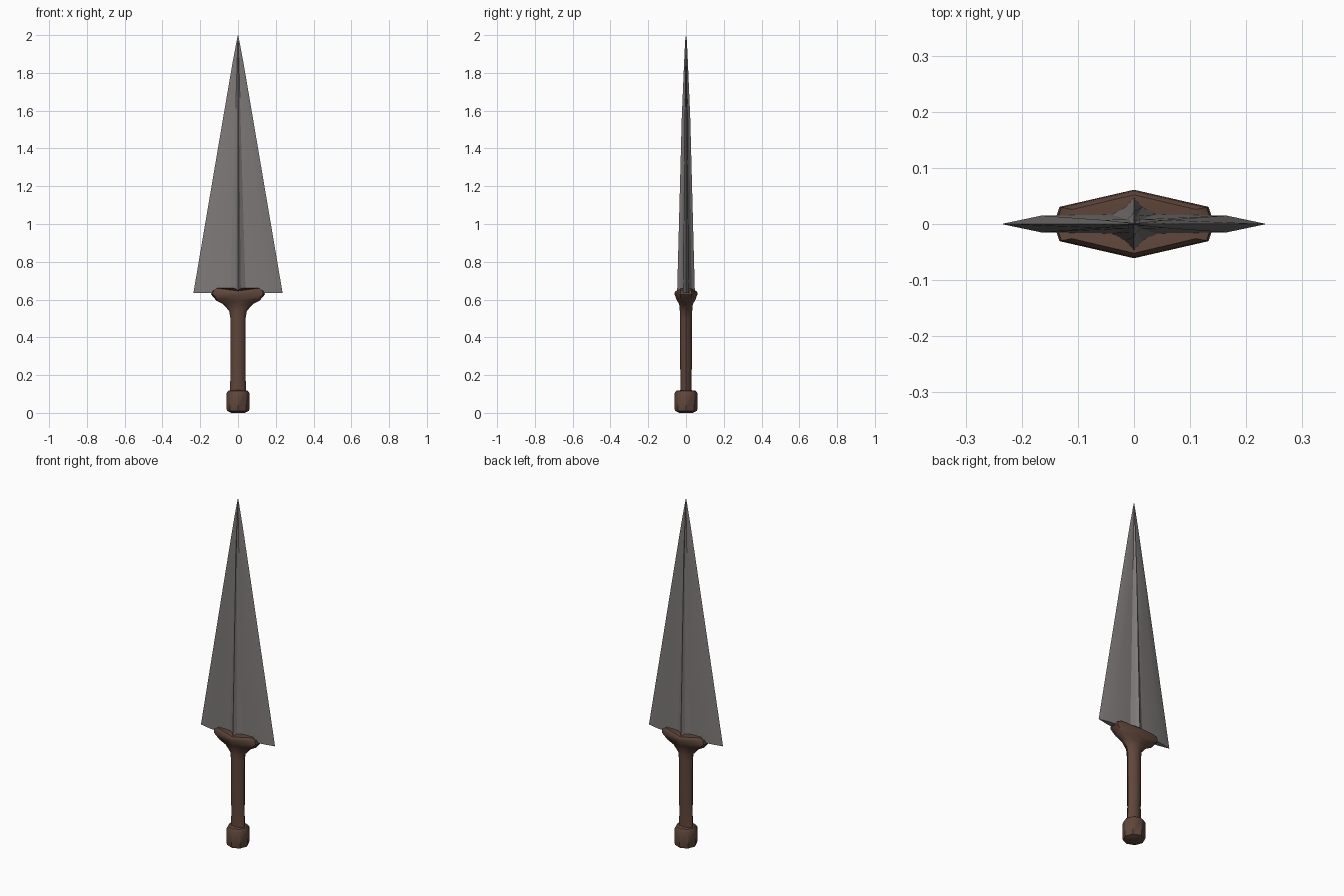
import bpy, math

if "Cube" in bpy.data.objects:
    bpy.data.objects.remove(bpy.data.objects["Cube"])


def material(name, rgb):
    m = bpy.data.materials.new(name)
    m.diffuse_color = (*rgb, 1)
    m.use_nodes = True
    m.node_tree.nodes["Principled BSDF"].inputs["Base Color"].default_value = m.diffuse_color
    return m


def loft(name, rings, mat, angle):
    """Skin matching closed rings into a capped solid."""
    n = len(rings[0])
    verts = [p for r in rings for p in r]
    faces = [(k * n + i, k * n + (i + 1) % n, (k + 1) * n + (i + 1) % n, (k + 1) * n + i)
             for k in range(len(rings) - 1) for i in range(n)]
    faces += [tuple(reversed(range(n))), tuple(range(len(verts) - n, len(verts)))]
    me = bpy.data.meshes.new(name)
    me.from_pydata(verts, [], faces)
    me.materials.append(mat)
    ob = bpy.data.objects.new(name, me)
    bpy.context.collection.objects.link(ob)
    bpy.ops.object.select_all(action='DESELECT')
    ob.select_set(True)
    bpy.context.view_layer.objects.active = ob
    bpy.ops.object.shade_smooth_by_angle(angle=math.radians(angle))
    return ob


def mirrored(quarter):
    """Quarter outline from +x axis to +y axis, mirrored to a full loop."""
    left = [(-x, y) for x, y in quarter[-2::-1]]
    half = quarter + left
    return half + [(x, -y) for x, y in half[-2:0:-1]]


def ring(z, rx, ry, cx=0.707, cy=0.707, dz=0.0):
    """Eight-sided ring; cx, cy place the corners, dz lifts the corners."""
    pts = mirrored([(rx, 0), (rx * cx, ry * cy), (0, ry)])
    return [(x, y, z + (dz if i % 2 else 0)) for i, (x, y) in enumerate(pts)]


steel = material("grey steel", (0.205, 0.190, 0.187))
leather = material("brown leather", (0.115, 0.062, 0.043))

# Blade: thin flats with a raised central ridge, tapering to the point
section = mirrored([(0.236, 0), (0.165, 0.015), (0.04, 0.017), (0.015, 0.03), (0, 0.047)])
stations = [(0.635, 1, 1), (1.56, 0.335, 0.48), (1.85, 0.125, 0.22), (1.97, 0.03, 0.1), (2.0, 0.003, 0.01)]
loft("blade", [[(x * sx, y * sy, z) for x, y in section] for z, sx, sy in stations], steel, 20)

# Pommel: chunky eight-sided cap
loft("pommel", [ring(0.0, 0.035, 0.035), ring(0.01, 0.057, 0.057), ring(0.02, 0.06, 0.06),
                ring(0.105, 0.06, 0.06), ring(0.117, 0.052, 0.052), ring(0.12, 0.03, 0.03)], leather, 40)

# Grip flaring into the guard
loft("grip_and_guard", [
    ring(0.11, 0.043, 0.029), ring(0.2, 0.040, 0.028), ring(0.25, 0.039, 0.032),
    ring(0.5, 0.040, 0.033), ring(0.54, 0.047, 0.033),
    ring(0.575, 0.078, 0.036, 0.8, 0.65), ring(0.595, 0.115, 0.048, 0.87, 0.55),
    ring(0.628, 0.143, 0.061, 0.93, 0.5),
    ring(0.641, 0.139, 0.059, 0.93, 0.5, 0.008),
    ring(0.646, 0.12, 0.052, 0.92, 0.5, 0.014)], leather, 45)
